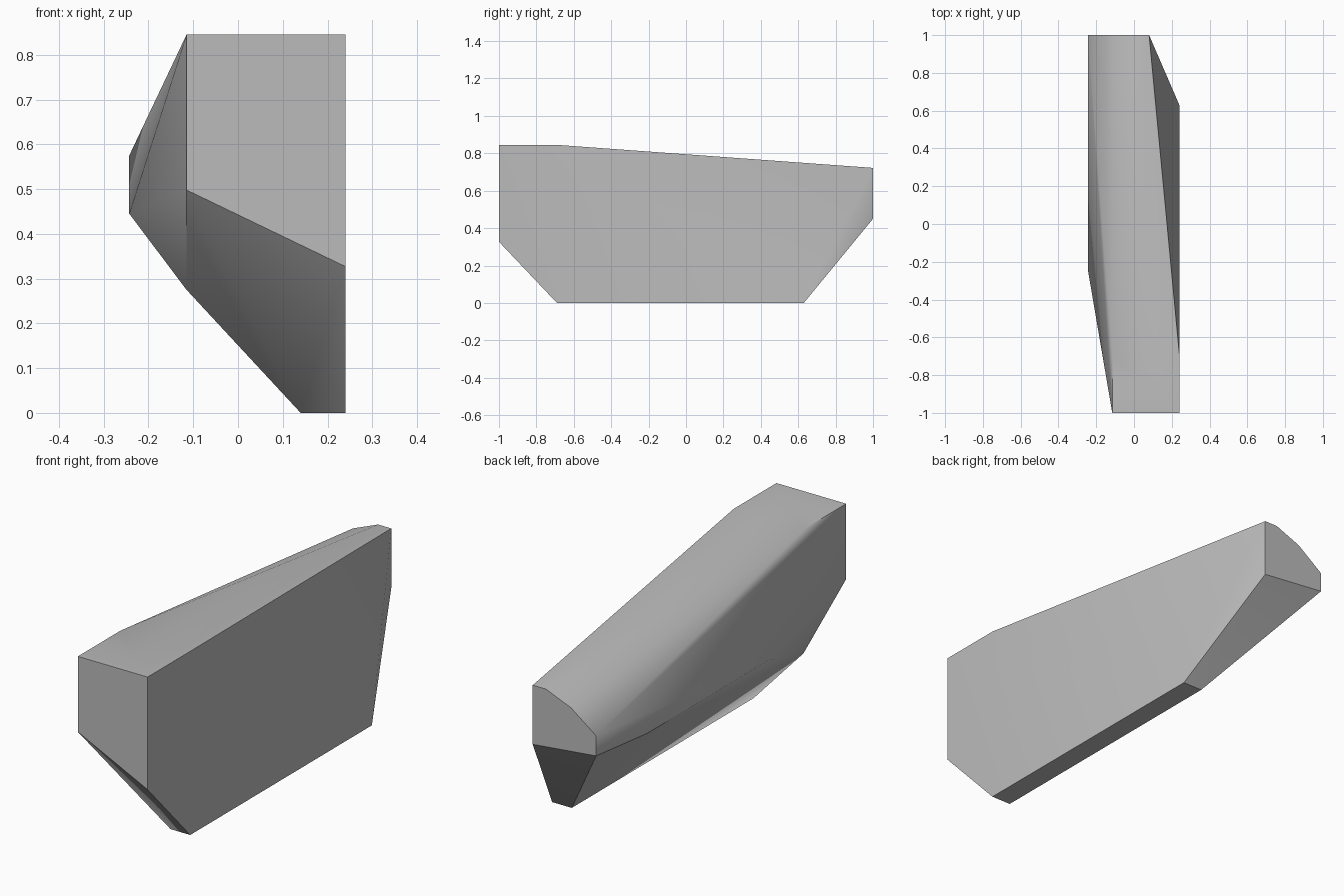
import bpy, bmesh
from math import radians

cube = bpy.data.objects.get("Cube")
if cube:
    bpy.data.objects.remove(cube, do_unlink=True)

# Plain grey material
grey = bpy.data.materials.new("mid_grey")
grey.use_nodes = True
colour = (0.5, 0.5, 0.5, 1)
grey.diffuse_color = colour
grey.node_tree.nodes["Principled BSDF"].inputs["Base Color"].default_value = colour

LEFT, RIGHT, STEP = 0.24, -0.243, -0.115

# Cross-sections along the length: y, then the (x, z) outline corners
sections = {
    -1.0: [(STEP, 0.845), (LEFT, 0.845), (LEFT, 0.327), (STEP, 0.498)],
    -0.69: [(STEP, 0.845), (LEFT, 0.845), (LEFT, 0), (0.14, 0), (STEP, 0.275)],
    -0.25: [(RIGHT, 0.445)],
    0.63: [(LEFT, 0), (0.14, 0), (RIGHT, 0.445)],
    1.0: [(0.08, 0.722), (0.013, 0.722), (STEP, 0.67), (RIGHT, 0.575),
          (RIGHT, 0.483), (0.08, 0.45)],
}

# Faceted block: skin stretched tightly over the cross-sections
bm = bmesh.new()
for y, outline in sections.items():
    for x, z in outline:
        bm.verts.new((x, y, z))
hull = bmesh.ops.convex_hull(bm, input=bm.verts[:])
loose = [v for v in bm.verts if not v.link_faces]
bmesh.ops.delete(bm, geom=loose, context="VERTS")
bmesh.ops.recalc_face_normals(bm, faces=bm.faces[:])

mesh = bpy.data.meshes.new("faceted_block")
bm.to_mesh(mesh)
bm.free()
mesh.materials.append(grey)
block = bpy.data.objects.new("faceted_block", mesh)
bpy.context.collection.objects.link(block)

# Soft shading over gentle bends, crisp main edges
bpy.ops.object.select_all(action="DESELECT")
block.select_set(True)
bpy.context.view_layer.objects.active = block
bpy.ops.object.shade_smooth_by_angle(angle=radians(30))
